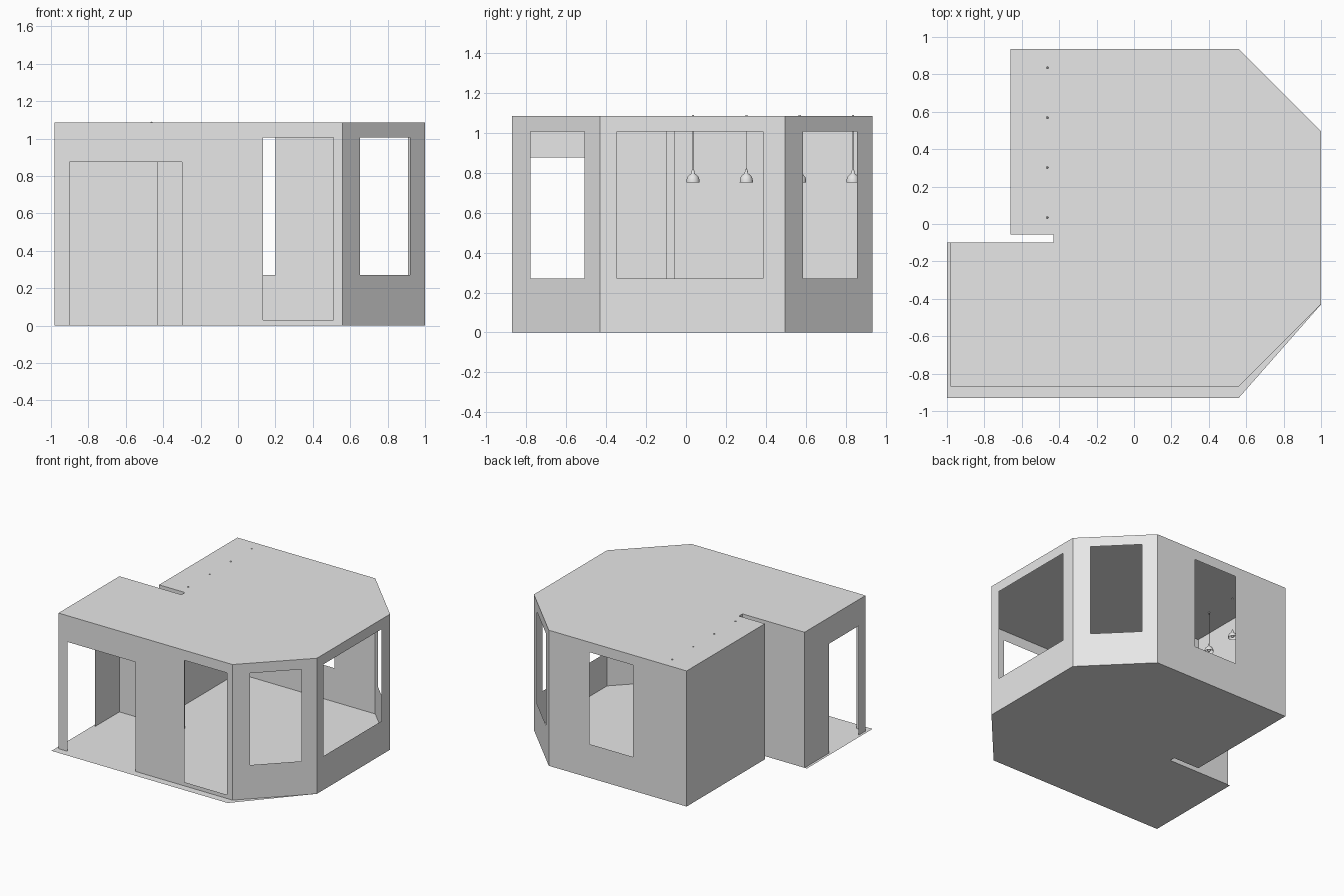
import bpy
import bmesh
from math import pi, cos, sin
from mathutils import Vector, Matrix

cube = bpy.data.objects.get("Cube")
if cube:
    bpy.data.objects.remove(cube, do_unlink=True)

grey = bpy.data.materials.new("plain light grey")
grey.use_nodes = True
grey.diffuse_color = (0.8, 0.8, 0.8, 1)
grey.node_tree.nodes["Principled BSDF"].inputs["Base Color"].default_value = grey.diffuse_color

HEIGHT = 1.085


def finish(name, bm, smooth=False):
    mesh = bpy.data.meshes.new(name)
    bm.to_mesh(mesh)
    bm.free()
    mesh.materials.append(grey)
    obj = bpy.data.objects.new(name, mesh)
    bpy.context.collection.objects.link(obj)
    for poly in mesh.polygons:
        poly.use_smooth = smooth
    return obj


def slab(name, outline, z, up=True):
    """Flat sheet filling an outline."""
    bm = bmesh.new()
    points = outline if up else outline[::-1]
    bm.faces.new([bm.verts.new((x, y, z)) for x, y in points])
    return finish(name, bm)


def wall(name, start, end, openings=()):
    """Thin wall with openings (from, to, bottom, top) measured along it."""
    a, b = Vector((*start, 0)), Vector((*end, 0))
    along = (b - a).normalized()
    us, zs = {0, (b - a).length}, {0, HEIGHT}
    for u0, u1, z0, z1 in openings:
        us |= {u0, u1}
        zs |= {z0, z1}
    us, zs = sorted(us), sorted(zs)
    bm = bmesh.new()
    for u0, u1 in zip(us, us[1:]):
        for z0, z1 in zip(zs, zs[1:]):
            u, z = (u0 + u1) / 2, (z0 + z1) / 2
            if any(o[0] < u < o[1] and o[2] < z < o[3] for o in openings):
                continue
            corners = ((u0, z0), (u1, z0), (u1, z1), (u0, z1))
            bm.faces.new([bm.verts.new(a + along * p + Vector((0, 0, q)))
                          for p, q in corners])
    bmesh.ops.remove_doubles(bm, verts=bm.verts, dist=0.0001)
    return finish(name, bm)


# Shared plan corners, counter-clockwise from the right side
shared = [(1, -0.43), (1, 0.495), (0.56, 0.935), (-0.66, 0.935),
          (-0.66, -0.055), (-0.43, -0.055), (-0.43, -0.1)]
plan = [(-0.98, -0.1), (-0.98, -0.87), (0.56, -0.87)] + shared

# Floor reaches past the front and left walls
slab("floor", [(-1, -0.1), (-1, -0.93), (0.56, -0.93)] + shared, 0, up=False)
slab("roof", plan, HEIGHT)

# Walls in plan order with their doors and windows
bay_window = (0.13, 0.51, 0.27, 1.005)
walls = [
    ("left_wall", [(0.31, 0.68, 0, 0.875)]),
    ("front_wall", [(0.08, 0.68, 0, 0.875), (1.115, 1.49, 0.03, 1.005)]),
    ("front_angled_wall", [bay_window]),
    ("right_wall", [(0.085, 0.815, 0.27, 1.005)]),
    ("back_angled_wall", [bay_window]),
    ("back_wall", [(0.36, 0.745, 0.27, 1.005)]),
    ("back_left_wall", []),
    ("notch_back_wall", []),
    ("notch_end_wall", []),
    ("notch_front_wall", []),
]
for i, (name, openings) in enumerate(walls):
    wall(name, plan[i], plan[(i + 1) % len(plan)], openings)


def revolve(name, profile, x, y, steps=20):
    """Spin a radius and height profile around a vertical axis."""
    bm = bmesh.new()
    rings = [[bm.verts.new((x + r * cos(2 * pi * k / steps),
                            y + r * sin(2 * pi * k / steps), z))
              for k in range(steps)] for r, z in profile]
    for low, high in zip(rings, rings[1:]):
        for k in range(steps):
            n = (k + 1) % steps
            bm.faces.new((low[k], low[n], high[n], high[k]))
    return finish(name, bm, smooth=True)


# Row of pendant lamps hanging from the roof
shade = [(0.033, 0.752), (0.032, 0.767), (0.027, 0.78), (0.018, 0.79),
         (0.009, 0.796), (0.007, 0.81), (0.002, 0.82)]
cord = [(0.0018, 0.818), (0.0018, HEIGHT)]
cap = [(0.006, HEIGHT - 0.004), (0.006, HEIGHT + 0.002), (0.0005, HEIGHT + 0.005)]
for i in range(4):
    x, y = -0.463, 0.035 + 0.267 * i
    revolve(f"lamp_shade_{i + 1}", shade, x, y)
    revolve(f"lamp_cord_{i + 1}", cord, x, y, 6)
    revolve(f"lamp_cap_{i + 1}", cap, x, y, 10)
    bm = bmesh.new()
    bmesh.ops.create_uvsphere(bm, u_segments=12, v_segments=8, radius=0.014,
                              matrix=Matrix.Translation((x, y, 0.77)))
    finish(f"lamp_bulb_{i + 1}", bm, smooth=True)
